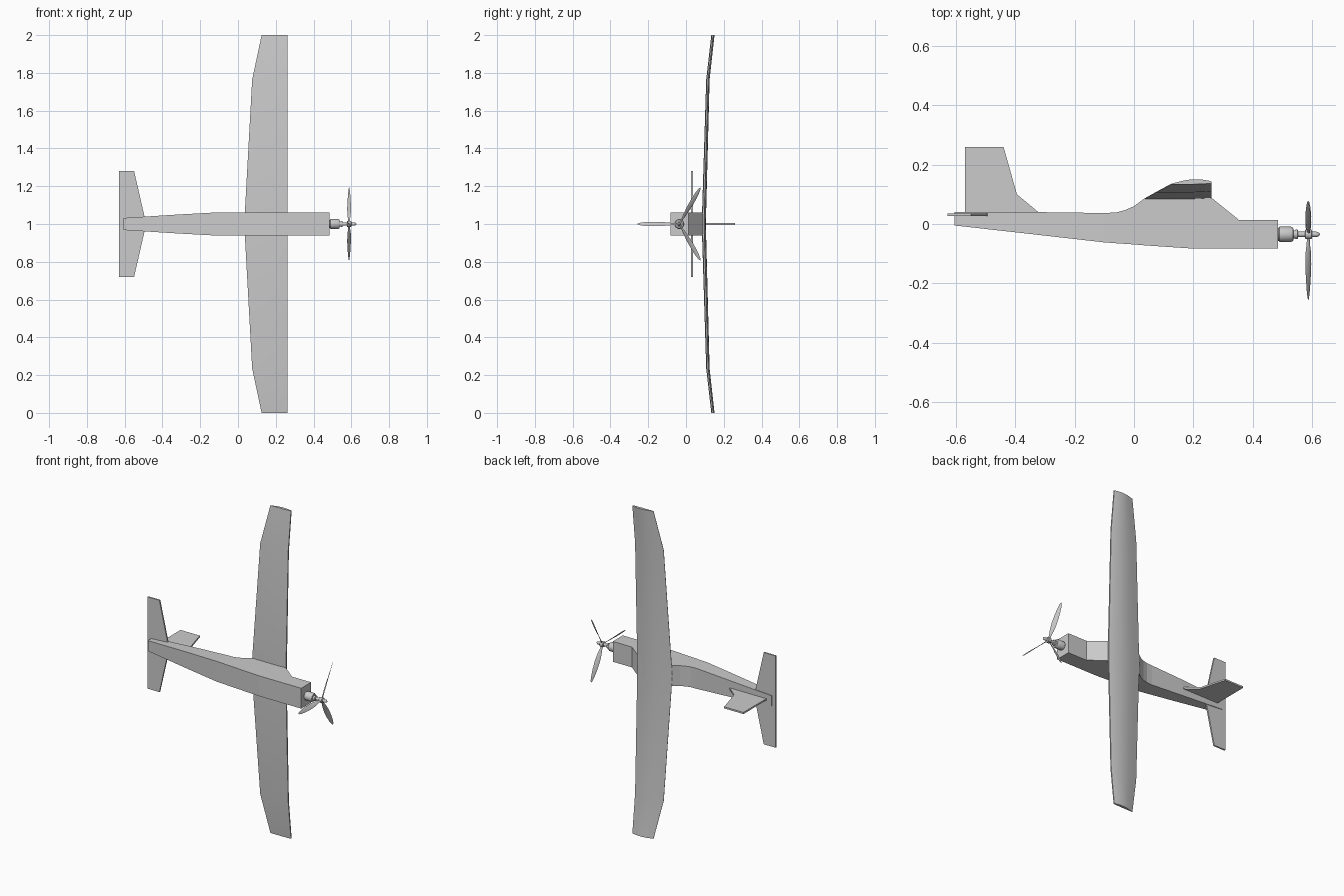
import bpy, bmesh, math
from mathutils import Vector

cube = bpy.data.objects.get("Cube")
if cube:
    bpy.data.objects.remove(cube, do_unlink=True)

grey = bpy.data.materials.new("foam_grey")
grey.use_nodes = True
grey.diffuse_color = (0.6, 0.6, 0.6, 1)
grey.node_tree.nodes["Principled BSDF"].inputs["Base Color"].default_value = (0.6, 0.6, 0.6, 1)

MID = 1.0                      # height of the centre plane
AXIS_Y = -0.035                # thrust line


def loft(name, rings, smooth=None):
    """Skin a list of equal-length closed rings and cap both ends."""
    bm = bmesh.new()
    loops = [[bm.verts.new(p) for p in ring] for ring in rings]
    n = len(loops[0])
    for a, b in zip(loops, loops[1:]):
        for i in range(n):
            j = (i + 1) % n
            bm.faces.new((a[i], a[j], b[j], b[i]))
    bm.faces.new(loops[0][::-1])
    bm.faces.new(loops[-1])
    bmesh.ops.recalc_face_normals(bm, faces=bm.faces)
    for f in bm.faces:
        f.smooth = smooth is not None
    mesh = bpy.data.meshes.new(name)
    bm.to_mesh(mesh)
    bm.free()
    if smooth is not None:
        mesh.set_sharp_from_angle(angle=math.radians(smooth))
    mesh.materials.append(grey)
    ob = bpy.data.objects.new(name, mesh)
    bpy.context.collection.objects.link(ob)
    return ob


def lathe(name, profile, segments=24):
    """Turn (x, radius) pairs around the thrust line."""
    rings = []
    for x, r in profile:
        ring = []
        for k in range(segments):
            a = 2 * math.pi * k / segments
            ring.append(Vector((x, AXIS_Y + r * math.cos(a), MID + r * math.sin(a))))
        rings.append(ring)
    return loft(name, rings, 35)


# Fuselage: x, belly, back, half width
stations = [
    (-0.605, -0.005, 0.040, 0.032), (-0.32, -0.037, 0.040, 0.050),
    (-0.10, -0.062, 0.037, 0.062), (-0.06, -0.065, 0.039, 0.062),
    (-0.03, -0.067, 0.047, 0.062), (0.00, -0.069, 0.060, 0.062),
    (0.035, -0.072, 0.086, 0.062), (0.20, -0.083, 0.088, 0.062),
    (0.262, -0.083, 0.088, 0.062), (0.355, -0.083, 0.013, 0.062),
    (0.485, -0.083, 0.013, 0.062)]
loft("fuselage", [[Vector((x, lo, MID - w)), Vector((x, lo, MID + w)),
                   Vector((x, hi, MID + w)), Vector((x, hi, MID - w))]
                  for x, lo, hi, w in stations])

# Wing: straight leading edge, tapered trailing edge, dihedral
LEAD = 0.262
upper = [(0, 0.55), (0.08, 0.72), (0.2, 0.89), (0.35, 1.0), (0.5, 0.97),
         (0.65, 0.8), (0.82, 0.47), (1, 0.08)]
half_span = [(0.0, 0.033, 0.083, 0.022), (0.765, 0.075, 0.107, 0.018), (1.0, 0.125, 0.134, 0.017)]
span = [(-s, *rest) for s, *rest in half_span[:0:-1]] + half_span


def wing_ring(s, trail, y, thick):
    chord = LEAD - trail
    ring = [Vector((LEAD - u * chord, y + v * thick, MID + s)) for u, v in upper]
    ring += [Vector((trail, y, MID + s)), Vector((0.2, y, MID + s)),
             Vector((LEAD, y + 0.15 * thick, MID + s))]
    return ring


loft("wing", [wing_ring(*st) for st in span], 25)

# Tail surfaces: flat plates
fin = [(-0.57, 0.03), (-0.57, 0.26), (-0.44, 0.26), (-0.395, 0.10), (-0.32, 0.038)]
loft("tail_fin", [[Vector((x, y, MID + d)) for x, y in fin] for d in (-0.005, 0.005)])

half = [(-0.63, 0.28), (-0.55, 0.28), (-0.495, 0.04)]
stab = half + [(x, -z) for x, z in half[::-1]]
loft("tailplane", [[Vector((x, y, MID + z)) for x, z in stab] for y in (0.027, 0.036)])

# Motor, shaft and propeller hub
lathe("motor", [(0.48, 0.022), (0.488, 0.022), (0.491, 0.026), (0.53, 0.026),
                (0.537, 0.022), (0.538, 0.014), (0.548, 0.013), (0.548, 0.006), (0.58, 0.006)])
lathe("prop_adapter", [(0.545, 0.016), (0.552, 0.016), (0.554, 0.009), (0.578, 0.009)])
lathe("prop_hub", [(0.577, 0.013), (0.579, 0.016), (0.598, 0.016), (0.600, 0.013)])
lathe("prop_nut", [(0.598, 0.009), (0.616, 0.009), (0.622, 0.007), (0.627, 0.002)])

# Three twisted blades: radius, chord, pitch in degrees, thickness
blade = [(0.008, 0.012, 50, 0.008), (0.03, 0.014, 50, 0.006), (0.06, 0.024, 48, 0.004),
         (0.10, 0.030, 42, 0.003), (0.15, 0.028, 35, 0.003), (0.19, 0.021, 30, 0.002),
         (0.213, 0.012, 27, 0.0015), (0.222, 0.003, 26, 0.001)]
section = [(-0.5, 0), (-0.2, 0.4), (0.2, 0.5), (0.5, 0), (0.2, -0.3), (-0.2, -0.3)]
forward = Vector((1, 0, 0))
centre = Vector((0.588, AXIS_Y, MID))
for k, angle in enumerate((60, 180, 300)):
    a = math.radians(angle)
    out = Vector((0, math.cos(a), math.sin(a)))
    side = forward.cross(out)
    rings = []
    for r, chord, pitch, thick in blade:
        p = math.radians(pitch)
        along = side * math.cos(p) + forward * math.sin(p)
        normal = forward * math.cos(p) - side * math.sin(p)
        rings.append([centre + out * r + along * (u * chord) + normal * (v * thick)
                      for u, v in section])
    loft(f"prop_blade_{k + 1}", rings, 40)
